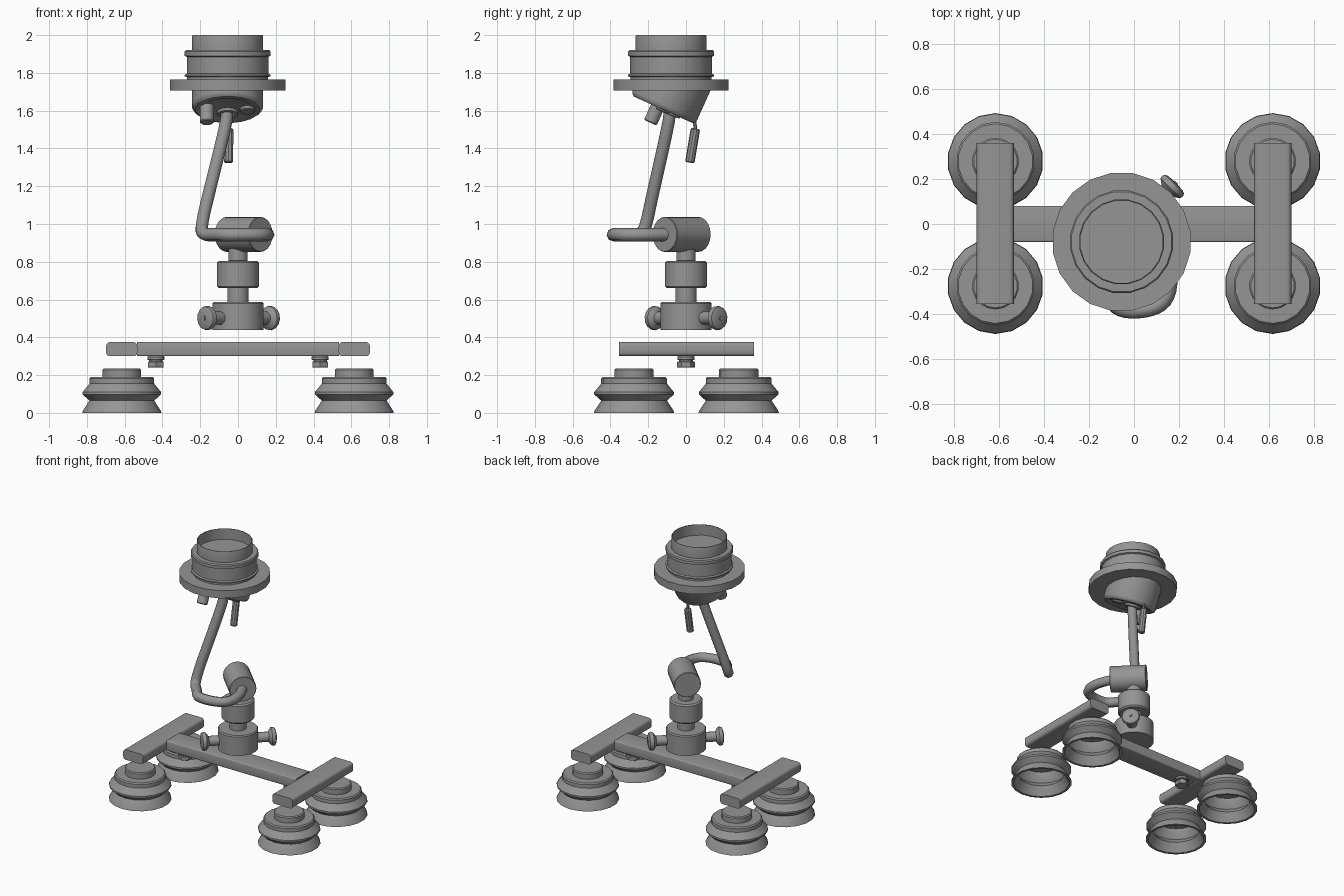
import bpy, bmesh, math
from mathutils import Vector, Matrix

if "Cube" in bpy.data.objects:
    bpy.data.objects.remove(bpy.data.objects["Cube"])

grey = bpy.data.materials.new("dark_grey")
grey.diffuse_color = (0.3, 0.3, 0.3, 1)
grey.use_nodes = True
grey.node_tree.nodes["Principled BSDF"].inputs["Base Color"].default_value = grey.diffuse_color


def finish(name, bm, angle=35):
    bmesh.ops.remove_doubles(bm, verts=bm.verts, dist=1e-5)
    bmesh.ops.recalc_face_normals(bm, faces=bm.faces)
    me = bpy.data.meshes.new(name)
    bm.to_mesh(me)
    bm.free()
    me.materials.append(grey)
    ob = bpy.data.objects.new(name, me)
    bpy.context.collection.objects.link(ob)
    bpy.ops.object.select_all(action='DESELECT')
    ob.select_set(True)
    bpy.context.view_layer.objects.active = ob
    bpy.ops.object.shade_smooth_by_angle(angle=math.radians(angle))
    return ob


def lathe(name, profile, loc=(0, 0, 0), axis=(0, 0, 1), n=20, cut_z=None):
    """Spin (radius, height) points round an axis; radius 0 closes an end."""
    m = Matrix.Translation(loc) @ Vector((0, 0, 1)).rotation_difference(Vector(axis)).to_matrix().to_4x4()
    bm = bmesh.new()
    rings = []
    for r, h in profile:
        if r == 0:
            rings.append([bm.verts.new(m @ Vector((0, 0, h)))] * n)
        else:
            rings.append([bm.verts.new(m @ Vector((r * math.cos(2 * math.pi * (i + .5) / n),
                                                   r * math.sin(2 * math.pi * (i + .5) / n), h)))
                          for i in range(n)])
    for k, (a, b) in enumerate(zip(rings, rings[1:])):
        if profile[k][0] == 0 and profile[k + 1][0] == 0:
            continue
        for i in range(n):
            j = (i + 1) % n
            bm.faces.new(list(dict.fromkeys((a[i], a[j], b[j], b[i]))))
    if cut_z is not None:
        bmesh.ops.bisect_plane(bm, geom=bm.verts[:] + bm.edges[:] + bm.faces[:],
                               plane_co=(0, 0, cut_z), plane_no=(0, 0, 1), clear_outer=True)
    return finish(name, bm)


def cyl(name, r, p, q, n=16, bev=0.006):
    p, q = Vector(p), Vector(q)
    L = (q - p).length
    return lathe(name, [(0, 0), (r - bev, 0), (r, bev), (r, L - bev), (r - bev, L), (0, L)],
                 p, (q - p).normalized(), n)


def bar(name, lo, hi, axis, bev):
    """Box with the edges along one axis rounded."""
    lo, hi = Vector(lo), Vector(hi)
    bm = bmesh.new()
    bmesh.ops.create_cube(bm, size=1, matrix=Matrix.Translation((lo + hi) / 2) @ Matrix.Diagonal((*(hi - lo), 1)))
    es = [e for e in bm.edges if abs((e.verts[0].co - e.verts[1].co)[axis]) > 1e-4]
    bmesh.ops.bevel(bm, geom=es, offset=bev, segments=3, profile=0.5, affect='EDGES')
    return finish(name, bm)


def tube(name, pts, r):
    cu = bpy.data.curves.new(name, 'CURVE')
    cu.dimensions = '3D'
    cu.bevel_depth, cu.bevel_resolution = r, 2
    cu.resolution_u, cu.use_fill_caps = 4, True
    cu.materials.append(grey)
    sp = cu.splines.new('NURBS')
    sp.points.add(len(pts) - 1)
    for s, p in zip(sp.points, pts):
        s.co = (*p, 1)
    sp.order_u = 3
    sp.use_endpoint_u = True
    ob = bpy.data.objects.new(name, cu)
    bpy.context.collection.objects.link(ob)
    return ob


# Hollow bellows-shaped suction feet
foot = [(0.195, 0.0), (0.213, 0.0), (0.209, 0.012), (0.174, 0.065), (0.211, 0.098), (0.211, 0.11), (0.174, 0.155),
        (0.174, 0.182), (0.166, 0.19), (0.104, 0.19), (0.104, 0.228), (0.097, 0.235), (0, 0.235),
        (0, 0.17), (0.15, 0.17), (0.155, 0.15), (0.188, 0.104), (0.157, 0.065), (0.195, 0.0)]
for sx in (-1, 1):
    side = "left" if sx < 0 else "right"
    for sy in (-1, 1):
        lathe(f"{side}_{'front' if sy < 0 else 'back'}_foot", foot, (sx * 0.615, 0.002 + sy * 0.277, 0), n=18)
    # Side bars and bolts
    xs = sorted((sx * 0.533, sx * 0.698))
    bar(f"{side}_bar", (xs[0], -0.356, 0.30), (xs[1], 0.36, 0.375), 1, 0.02)
    cyl(f"{side}_washer", 0.047, (sx * 0.435, 0, 0.28), (sx * 0.435, 0, 0.30), 12, 0.003)
    cyl(f"{side}_bolt_head", 0.048, (sx * 0.435, 0, 0.24), (sx * 0.435, 0, 0.272), 6, 0.003)
    cyl(f"{side}_bolt_shank", 0.037, (sx * 0.435, 0, 0.26), (sx * 0.435, 0, 0.285), 10, 0.003)
    # Clamp knobs
    d = Vector((sx, sx, 0)).normalized()
    lathe(f"{side}_knob", [(0, 0.11), (0.035, 0.11), (0.035, 0.205), (0.05, 0.215), (0.063, 0.225), (0.065, 0.238),
                           (0.06, 0.25), (0.045, 0.256), (0.012, 0.258), (0.01, 0.263), (0, 0.263)],
          Vector((0.003, 0, 0.502)), d, 14)
bar("cross_bar", (-0.535, -0.08, 0.30), (0.535, 0.08, 0.375), 0, 0.008)

# Clamp base, posts and swivel
lathe("clamp_base", [(0, 0.438), (0.138, 0.438), (0.138, 0.578), (0.131, 0.586), (0, 0.586)])
cyl("lower_post", 0.058, (0, 0, 0.58), (0, 0, 0.67))
cyl("collar", 0.113, (0, 0, 0.66), (0, 0, 0.805), 20, 0.01)
cyl("upper_post", 0.052, (0, 0, 0.80), (0, 0, 0.88))
d = Vector((1, -1, 0)).normalized()
c = Vector((0.03, -0.023, 0.945))
cyl("swivel_barrel", 0.093, c - d * 0.127, c + d * 0.127, 20, 0.003)

# Bent arm
tube("arm", [(-0.055, -0.08, 1.68), (-0.057, -0.085, 1.60), (-0.062, -0.092, 1.53), (-0.165, -0.185, 1.12),
             (-0.188, -0.205, 1.02), (-0.195, -0.23, 0.943), (-0.12, -0.31, 0.943), (-0.07, -0.385, 0.943),
             (0.06, -0.385, 0.943), (0.15, -0.34, 0.943), (0.165, -0.2, 0.943), (0.10, -0.09, 0.943)], 0.035)

# Lamp head: flange and stepped open-topped body
X, Y = -0.055, -0.079
lathe("lamp_flange", [(0, 1.708), (0.309, 1.708), (0.309, 1.765), (0, 1.765)], (X, Y, 0))
lathe("lamp_body", [(0.217, 1.76), (0.217, 1.778), (0.23, 1.782), (0.23, 1.79), (0.219, 1.796), (0.219, 1.885),
                    (0.23, 1.89), (0.23, 1.912), (0.224, 1.92), (0.19, 1.92), (0.19, 1.994), (0.188, 2.0),
                    (0.184, 2.0), (0.184, 1.92), (0, 1.92)], (X, Y, 0))

# Tilted lower housing, trimmed inside the flange, with rounded rim
up = Vector((0, 0.41, 0.91)).normalized()
base = Vector((X, -0.122, 1.605))
lathe("lamp_housing", [(0, 0.006), (0.135, 0.006), (0.145, 0), (0.172, 0), (0.185, 0.01), (0.19, 0.025), (0.19, 0.3)],
      base, up, cut_z=1.73)
lathe("arm_socket", [(0.036, 0.03), (0.036, -0.01), (0.055, -0.008), (0.062, 0.03)],
      base + Vector((0, 0.04, -0.018)), up, 14)

# Switch and hanging pull on the underside
sw = base + Vector((-0.11, -0.03, 0.013))
cyl("switch", 0.038, sw - up * 0.09, sw + up * 0.03, 12)
boss = base + Vector((0.105, 0.0, 0))
cyl("switch_boss", 0.04, boss - up * 0.012, boss + up * 0.03, 12)
cyl("pull_rod", 0.01, (-0.05, 0.045, 1.56), (-0.048, 0.05, 1.49), 8, 0.002)
cyl("pull_handle", 0.025, (-0.05, 0.020, 1.325), (-0.048, 0.05, 1.505), 10)
